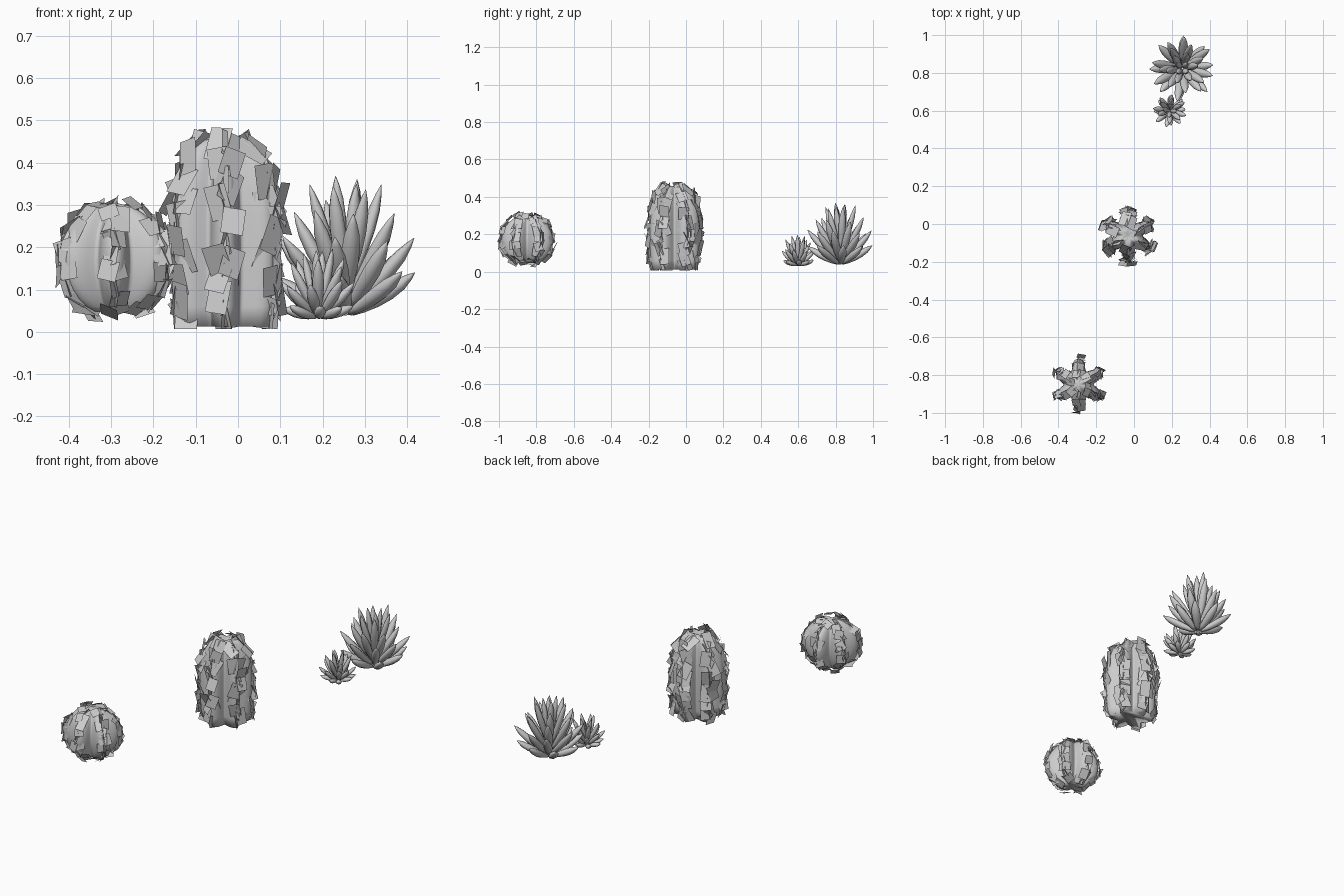
import bpy, math, random
from mathutils import Vector, Matrix

if "Cube" in bpy.data.objects:
    bpy.data.objects.remove(bpy.data.objects["Cube"])

random.seed(4)
RIBS = 6


def make(name, verts, faces, smooth):
    me = bpy.data.meshes.new(name)
    me.from_pydata([tuple(v) for v in verts], [], faces)
    me.update()
    for p in me.polygons:
        p.use_smooth = smooth
    ob = bpy.data.objects.new(name, me)
    bpy.context.collection.objects.link(ob)
    return ob


def sample(profile, t):
    # point on a (radius, z) polyline at t in 0..1, measured by length
    seg = [math.dist(a, b) for a, b in zip(profile, profile[1:])]
    d = t * sum(seg)
    for (a, b), s in zip(zip(profile, profile[1:]), seg):
        if d <= s:
            k = d / s
            return Vector((a[0] + (b[0] - a[0]) * k, a[1] + (b[1] - a[1]) * k))
        d -= s
    return Vector(profile[-1])


def ribbed_body(name, centre, profile, valley=0.58, sides=72):
    # lathe with six deep, rounded ribs, one facing the front
    verts, faces = [], []
    for r, z in profile:
        for i in range(sides):
            a = 2 * math.pi * i / sides
            f = 0.5 + 0.5 * math.cos(RIBS * (a - math.pi / 2))
            q = r * (valley + (1 - valley) * f ** 0.8)
            verts.append((centre[0] + q * math.cos(a), centre[1] + q * math.sin(a), z))
    for j in range(len(profile) - 1):
        for i in range(sides):
            k = (i + 1) % sides
            faces.append((j * sides + i, j * sides + k, (j + 1) * sides + k, (j + 1) * sides + i))
    faces.append(tuple(reversed(range(sides))))
    n = (len(profile) - 1) * sides
    faces.append(tuple(range(n, n + sides)))
    return make(name, verts, faces, True)


def spine_cards(name, centre, profile, steps, w, l):
    # loose flat cards straddling each rib like little tents
    verts, faces = [], []
    u = random.uniform
    for rib in range(RIBS):
        a = math.pi / 2 + rib * 2 * math.pi / RIBS
        out, side = Vector((math.cos(a), math.sin(a), 0)), Vector((-math.sin(a), math.cos(a), 0))
        for s in range(steps):
            t = (s + 0.5) / steps
            p, q0, q1 = sample(profile, t), sample(profile, max(0, t - .04)), sample(profile, min(1, t + .04))
            d = (q1 - q0).normalized()
            tan = out * d.x + Vector((0, 0, d.y))
            nor = out * d.y - Vector((0, 0, d.x))
            pos = Vector((centre[0], centre[1], 0)) + out * p.x + Vector((0, 0, p.y))
            for sg in (-1, 1):
                ang = math.radians(u(5, 65))
                across = side * sg * math.cos(ang) - nor * math.sin(ang)
                rot = Matrix.Rotation(u(-.35, .35), 3, nor) @ Matrix.Rotation(u(-.4, .4), 3, side)
                ac, al = rot @ across * w, rot @ tan * l * u(.85, 1.2)
                o = pos + nor * u(.004, .022) - side * sg * .008
                b = len(verts)
                verts += [o - al / 2, o + ac - al / 2, o + ac + al / 2, o + al / 2]
                faces.append((b, b + 1, b + 2, b + 3))
    for v in verts:
        v.z = max(v.z, 0.006)
    return make(name, verts, faces, False)


def succulent(name, centre, rings):
    # rings: (count, base radius, base z, tip radius, tip z, leaf width)
    verts, faces = [], []
    shape = [(0, .4), (.15, .68), (.35, .92), (.55, 1), (.75, .85), (.9, .45), (1, .03)]
    n = 8
    for ri, (count, br, bz, tr, tz, w) in enumerate(rings):
        for i in range(count):
            a = 2 * math.pi * (i + 0.5 * (ri % 2)) / count + ri * .2 + random.uniform(-.12, .12)
            out = Vector((math.cos(a), math.sin(a), 0))
            side = Vector((-math.sin(a), math.cos(a), 0))
            r, h = tr * random.uniform(.93, 1.07), tz * random.uniform(.93, 1.07)
            p0 = Vector((0, 0, bz)) + out * br
            p2 = out * r + Vector((0, 0, h))
            p1 = (p0 + p2) / 2 + (out - Vector((0, 0, 1))) * r * .05
            b = len(verts)
            for t, k in shape:
                c = p0 * (1 - t) ** 2 + p1 * 2 * t * (1 - t) + p2 * t * t
                d = ((p1 - p0) * (1 - t) + (p2 - p1) * t).normalized()
                up = d.cross(side)
                for m in range(n):
                    g = 2 * math.pi * m / n
                    v = c + side * math.cos(g) * w * k / 2 + up * math.sin(g) * w * k * .4
                    verts.append(v + Vector((centre[0], centre[1], 0)))
            for j in range(len(shape) - 1):
                for m in range(n):
                    x, y = b + j * n + m, b + j * n + (m + 1) % n
                    faces.append((x, y, y + n, x + n))
            faces.append(tuple(b + m for m in reversed(range(n))))
            e = b + (len(shape) - 1) * n
            faces.append(tuple(range(e, e + n)))
    return make(name, verts, faces, True)


# tall column cactus, slightly narrower towards its crown
tall = [(.118, .012), (.125, .06), (.13, .13), (.132, .2), (.13, .27), (.122, .34), (.105, .395),
        (.082, .435), (.06, .453), (.035, .458), (.012, .45)]
ribbed_body("tall_cactus_body", (-.03, -.062), tall)
spine_cards("tall_cactus_spines", (-.03, -.062), tall[:-2], 10, .054, .075)

# round barrel cactus
ball = []
for i in range(15):
    a = math.radians(-66 + i * 152 / 14)
    ball.append((.136 * math.cos(a), .17 + .134 * math.sin(a)))
ribbed_body("round_cactus_body", (-.293, -.85), ball)
spine_cards("round_cactus_spines", (-.293, -.85), ball[:-1], 9, .045, .048)

# large and small leafy succulents
succulent("large_succulent_leaves", (.255, .825), [
    (8, .015, .045, .175, .14, .046), (8, .015, .06, .168, .215, .046),
    (7, .015, .085, .13, .28, .044), (6, .012, .12, .085, .335, .04),
    (4, .008, .16, .035, .36, .036)])
succulent("small_succulent_leaves", (.19, .6), [
    (8, .01, .035, .085, .06, .029), (8, .01, .04, .09, .115, .029),
    (6, .008, .05, .068, .165, .028), (4, .005, .06, .035, .19, .026)])
